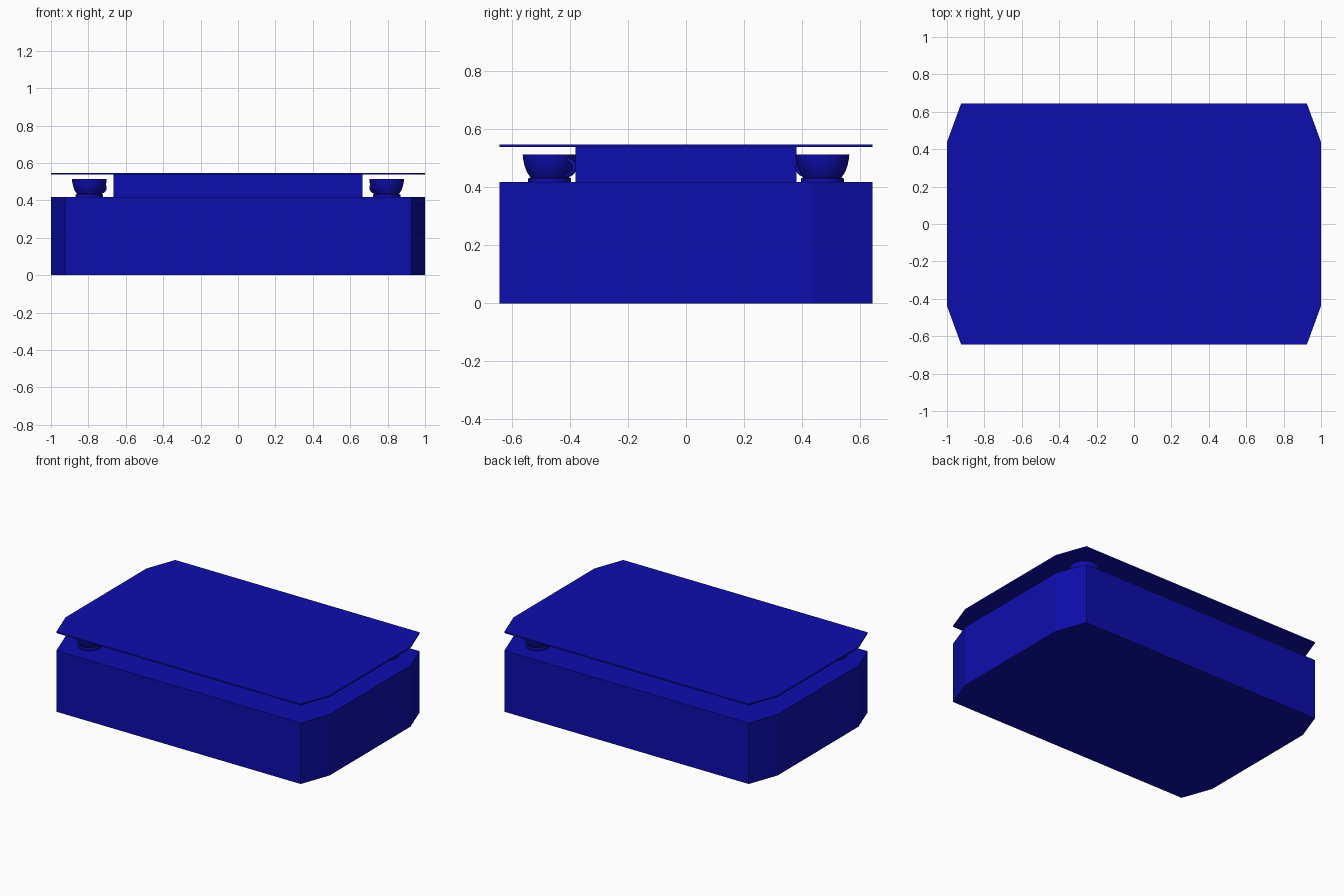
import bpy, bmesh
from math import cos, sin, pi, radians
from mathutils import Vector

if "Cube" in bpy.data.objects:
    bpy.data.objects.remove(bpy.data.objects["Cube"])

blue = bpy.data.materials.new("blue")
blue.diffuse_color = (0.004, 0.004, 0.42, 1)
blue.use_nodes = True
blue.node_tree.nodes["Principled BSDF"].inputs["Base Color"].default_value = blue.diffuse_color

# Octagonal outline shared by base and top plate
OUTLINE = [(0.925, -0.643), (1, -0.437), (1, 0.437), (0.925, 0.643),
           (-0.925, 0.643), (-1, 0.437), (-1, -0.437), (-0.925, -0.643)]
BLOCK = [(-0.665, -0.38), (0.665, -0.38), (0.665, 0.38), (-0.665, 0.38)]


def finish(name, bm):
    bmesh.ops.recalc_face_normals(bm, faces=bm.faces)
    me = bpy.data.meshes.new(name)
    bm.to_mesh(me)
    bm.free()
    me.materials.append(blue)
    ob = bpy.data.objects.new(name, me)
    bpy.context.collection.objects.link(ob)
    return ob


def prism(name, outline, z0, z1):
    bm = bmesh.new()
    face = bm.faces.new([bm.verts.new((x, y, z0)) for x, y in outline])
    ext = bmesh.ops.extrude_face_region(bm, geom=[face], use_keep_orig=True)
    verts = [g for g in ext["geom"] if isinstance(g, bmesh.types.BMVert)]
    bmesh.ops.translate(bm, verts=verts, vec=(0, 0, z1 - z0))
    return finish(name, bm)


def smooth(ob):
    bpy.ops.object.select_all(action='DESELECT')
    ob.select_set(True)
    bpy.context.view_layer.objects.active = ob
    bpy.ops.object.shade_smooth_by_angle(angle=radians(35))


def cup(name):
    # Lathed hollow bowl on a foot ring
    prof = [(0, 0), (0.074, 0), (0.074, 0.012), (0.066, 0.016), (0.079, 0.036),
            (0.087, 0.058), (0.091, 0.078), (0.093, 0.095), (0.087, 0.095),
            (0.083, 0.065), (0.070, 0.036), (0.045, 0.022), (0, 0.018)]
    bm = bmesh.new()
    vs = [bm.verts.new((r, 0, z)) for r, z in prof]
    es = [bm.edges.new(p) for p in zip(vs, vs[1:])]
    bmesh.ops.spin(bm, geom=vs + es, cent=(0, 0, 0), axis=(0, 0, 1),
                   angle=2 * pi, steps=32, use_merge=True)
    bmesh.ops.remove_doubles(bm, verts=bm.verts, dist=1e-5)
    return finish(name, bm)


def handle(name):
    # Bent tube loop facing the middle of the table
    cu = bpy.data.curves.new(name, 'CURVE')
    cu.dimensions = '3D'
    cu.bevel_depth = 0.007
    cu.bevel_resolution = 2
    cu.use_fill_caps = True
    sp = cu.splines.new('POLY')
    n = 11
    sp.points.add(n - 1)
    for i in range(n):
        a = -pi / 2 + pi * i / (n - 1)
        out = 0.080 + 0.042 * cos(a)
        sp.points[i].co = (out * cos(pi / 4), out * sin(pi / 4), 0.050 + 0.027 * sin(a), 1)
    cu.materials.append(blue)
    ob = bpy.data.objects.new(name, cu)
    bpy.context.collection.objects.link(ob)
    return ob


prism("base", OUTLINE, 0, 0.418)
prism("middle_block", BLOCK, 0.418, 0.538)
prism("top_plate", OUTLINE, 0.538, 0.547)

# Two cups on opposite corners, turned half round from each other
for side, s, rot in (("front_left", -1, 0), ("back_right", 1, pi)):
    body = cup(side + "_cup")
    smooth(body)
    for ob in (body, handle(side + "_cup_handle")):
        ob.location = (0.795 * s, 0.47 * s, 0.418)
        ob.rotation_euler.z = rot
